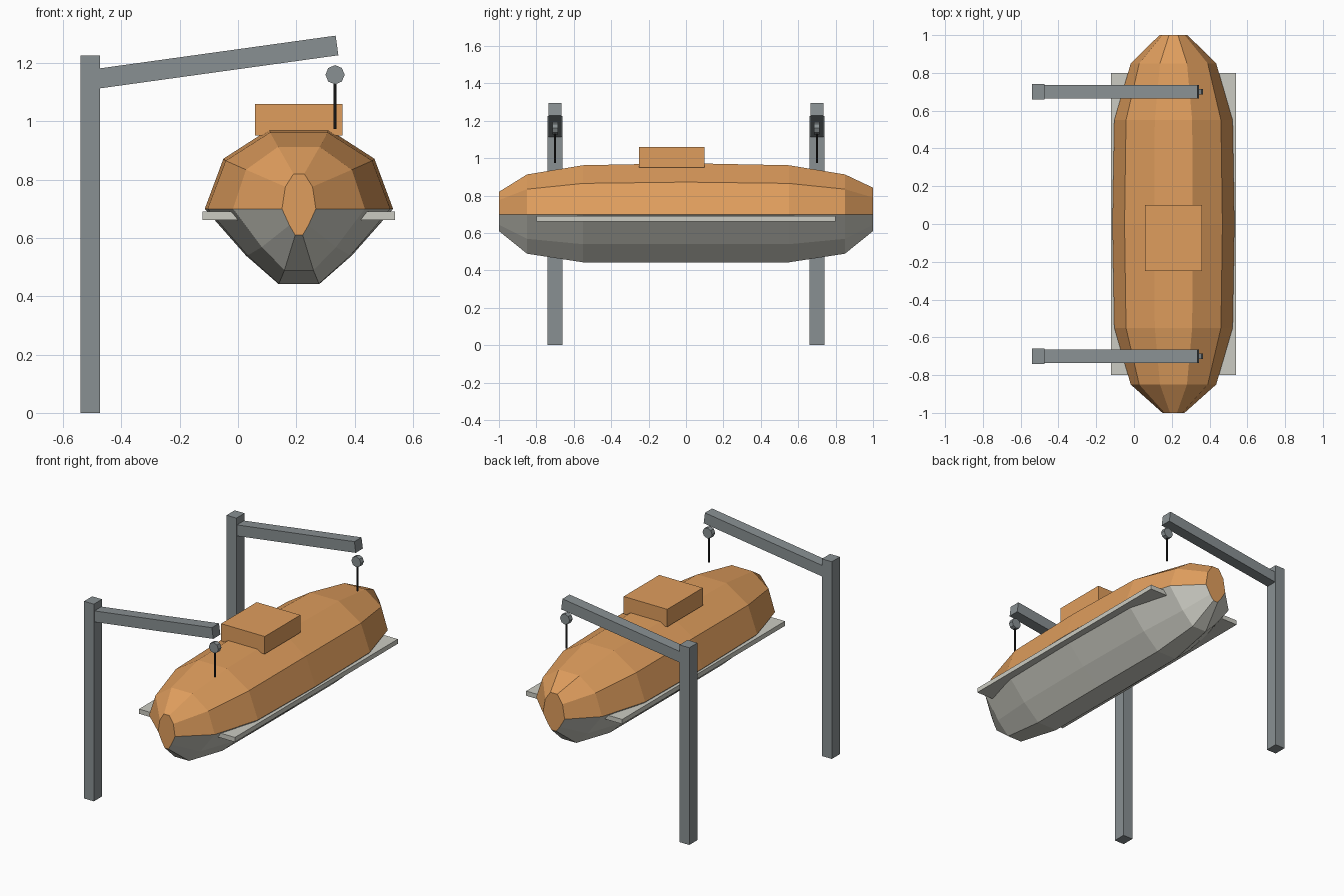
import bpy, bmesh, math
from mathutils import Matrix

if "Cube" in bpy.data.objects:
    bpy.data.objects.remove(bpy.data.objects["Cube"])

CX = 0.209  # boat centreline


def material(name, rgb):
    m = bpy.data.materials.new(name)
    m.diffuse_color = (*rgb, 1)
    m.use_nodes = True
    m.node_tree.nodes["Principled BSDF"].inputs["Base Color"].default_value = m.diffuse_color
    return m


ORANGE = material("orange_paint", (0.74, 0.34, 0.11))
PALE = material("pale_hull", (0.60, 0.60, 0.54))
STEEL = material("steel", (0.25, 0.28, 0.29))
BLACK = material("black_cable", (0.015, 0.015, 0.015))


def finish(name, bm, *mats):
    bmesh.ops.recalc_face_normals(bm, faces=bm.faces)
    me = bpy.data.meshes.new(name)
    bm.to_mesh(me)
    bm.free()
    for m in mats:
        me.materials.append(m)
    ob = bpy.data.objects.new(name, me)
    bpy.context.collection.objects.link(ob)
    return ob


def box(name, lo, hi, mat, rot=None):
    bm = bmesh.new()
    size = [b - a for a, b in zip(lo, hi)]
    bmesh.ops.create_cube(bm, size=1, matrix=Matrix.Diagonal((*size, 1)))
    ob = finish(name, bm, mat)
    ob.location = [(a + b) / 2 for a, b in zip(lo, hi)]
    if rot:
        ob.rotation_euler = rot
    return ob


def cylinder(name, r, depth, sides, loc, mat, rot=(0, 0, 0)):
    bm = bmesh.new()
    bmesh.ops.create_cone(bm, cap_ends=True, segments=sides,
                          radius1=r, radius2=r, depth=depth)
    ob = finish(name, bm, mat)
    ob.location, ob.rotation_euler = loc, rot
    return ob


# Lifeboat body: half section (x, z from waterline), lofted along y
half = [(0.071, -0.257), (0.182, -0.160), (0.323, 0), (0.259, 0.172), (0.102, 0.273)]
section = half + [(-x, z) for x, z in reversed(half)]
# y, width scale, upper height scale, lower depth scale
stations = [(-1, 0.18, 0.44, 0.35), (-0.85, 0.70, 0.78, 0.82), (-0.55, 0.97, 0.96, 1),
            (0, 1, 1, 1), (0.55, 0.97, 0.96, 1), (0.85, 0.70, 0.78, 0.82),
            (1, 0.23, 0.52, 0.35)]
bm = bmesh.new()
rings = [[bm.verts.new((CX + x * w, y, 0.70 + z * (up if z > 0 else low)))
          for x, z in section] for y, w, up, low in stations]
n = len(section)
for a, b in zip(rings, rings[1:]):
    for i in range(n):
        j = (i + 1) % n
        f = bm.faces.new((a[i], a[j], b[j], b[i]))
        f.material_index = 1 if max(v.co.z for v in f.verts) < 0.701 else 0
bm.faces.new(rings[0])
bm.faces.new(rings[-1])
finish("lifeboat_body", bm, ORANGE, PALE)

# Side fender and cabin
box("fender_rail", (CX - 0.33, -0.80, 0.662), (CX + 0.33, 0.80, 0.691), PALE)
box("cabin", (CX - 0.15, -0.25, 0.951), (CX + 0.15, 0.10, 1.06), ORANGE)

# Pair of davits with pulley and cable
SLOPE = math.radians(7.9)
START, END = (-0.507, 1.142), (0.3395, 1.2615)
length = math.hypot(END[0] - START[0], END[1] - START[1])
mx, mz = (START[0] + END[0]) / 2, (START[1] + END[1]) / 2
for label, y in (("front", -0.70), ("back", 0.70)):
    box(label + "_davit_post", (-0.541, y - 0.04, 0), (-0.473, y + 0.04, 1.226), STEEL)
    box(label + "_davit_arm", (mx - length / 2, y - 0.035, mz - 0.034),
        (mx + length / 2, y + 0.035, mz + 0.034), STEEL, (0, -SLOPE, 0))
    cylinder(label + "_pulley", 0.033, 0.03, 8, (0.333, y, 1.16), STEEL,
             (math.pi / 2, 0, 0))
    cylinder(label + "_cable", 0.006, 0.185, 6, (0.333, y, 1.0665), BLACK)
